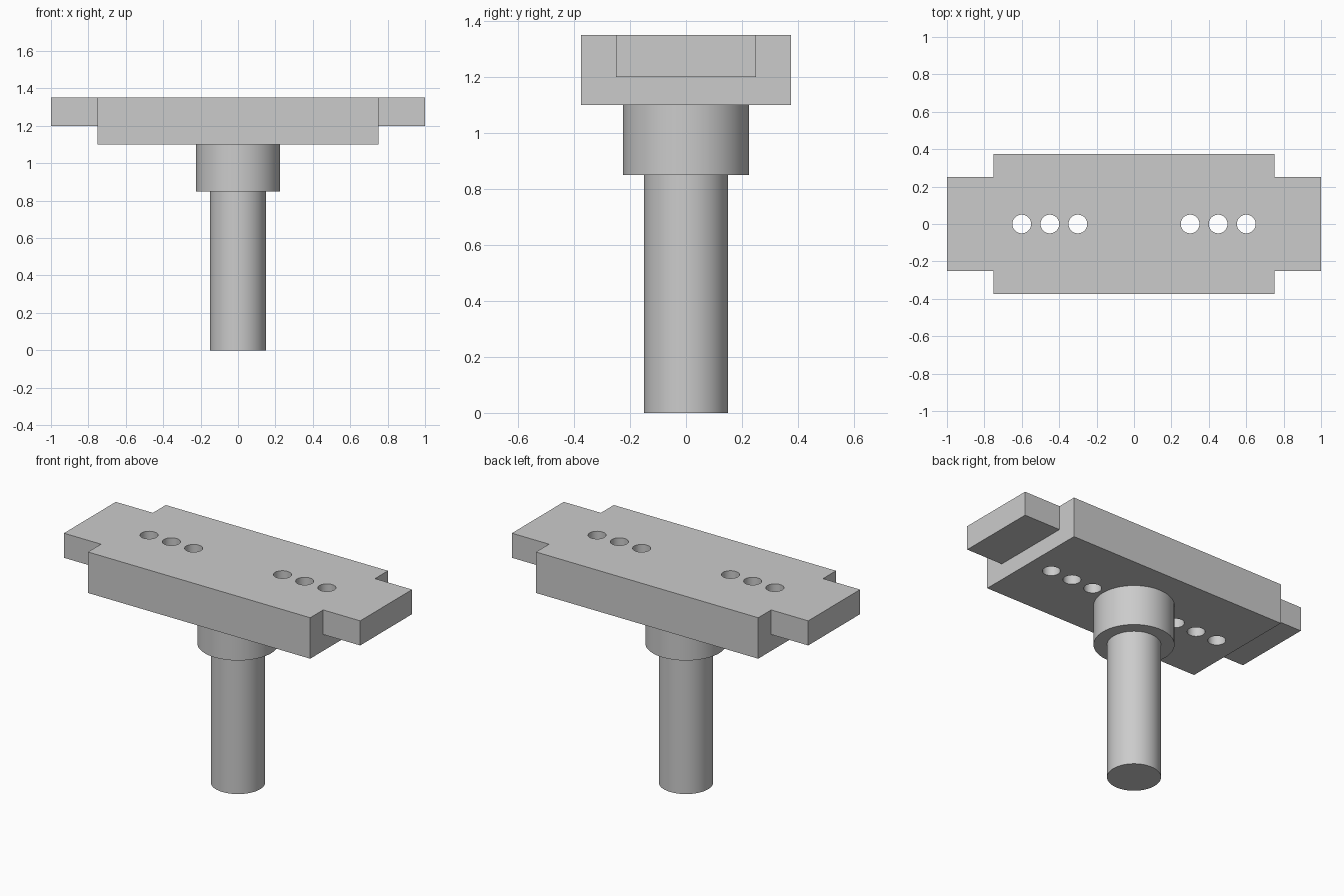
import bpy
import math

cube = bpy.data.objects.get("Cube")
if cube:
    bpy.data.objects.remove(cube, do_unlink=True)

# One grey for the whole model
grey = bpy.data.materials.new("plain grey")
grey.use_nodes = True
colour = (0.6, 0.6, 0.6, 1)
grey.diffuse_color = colour
grey.node_tree.nodes["Principled BSDF"].inputs["Base Color"].default_value = colour


def box(name, width, depth, bottom, top):
    bpy.ops.mesh.primitive_cube_add(size=1, location=(0, 0, (bottom + top) / 2))
    ob = bpy.context.object
    ob.name = name
    ob.scale = (width, depth, top - bottom)
    bpy.ops.object.transform_apply(location=True, rotation=False, scale=True)
    ob.data.materials.append(grey)
    return ob


def cylinder(name, radius, bottom, top, x=0):
    bpy.ops.mesh.primitive_cylinder_add(
        vertices=64, radius=radius, depth=top - bottom,
        location=(x, 0, (bottom + top) / 2))
    ob = bpy.context.object
    ob.name = name
    ob.data.materials.append(grey)
    return ob


def combine(target, tool, operation):
    bpy.context.view_layer.objects.active = target
    mod = target.modifiers.new(operation.lower(), 'BOOLEAN')
    mod.operation = operation
    mod.solver = 'EXACT'
    mod.object = tool
    bpy.ops.object.modifier_apply(modifier=mod.name)
    bpy.data.objects.remove(tool, do_unlink=True)


def smooth(ob):
    bpy.ops.object.select_all(action='DESELECT')
    ob.select_set(True)
    bpy.context.view_layer.objects.active = ob
    bpy.ops.object.shade_smooth_by_angle(angle=math.radians(30))


# Top plate: thick block with a thinner, narrower tongue at each end
top_plate = box("top_plate", 1.5, 0.75, 1.1, 1.35)
combine(top_plate, box("end_tongues", 2, 0.5, 1.2, 1.35), 'UNION')

# Two mirrored rows of through holes
for side in (-1, 1):
    for x in (0.3, 0.45, 0.6):
        combine(top_plate, cylinder("hole_cutter", 0.05, 1, 1.5, side * x),
                'DIFFERENCE')

# Stepped round post under the plate
collar = cylinder("collar", 0.225, 0.85, 1.1)
shaft = cylinder("shaft", 0.15, 0, 0.85)

for part in (top_plate, collar, shaft):
    smooth(part)
